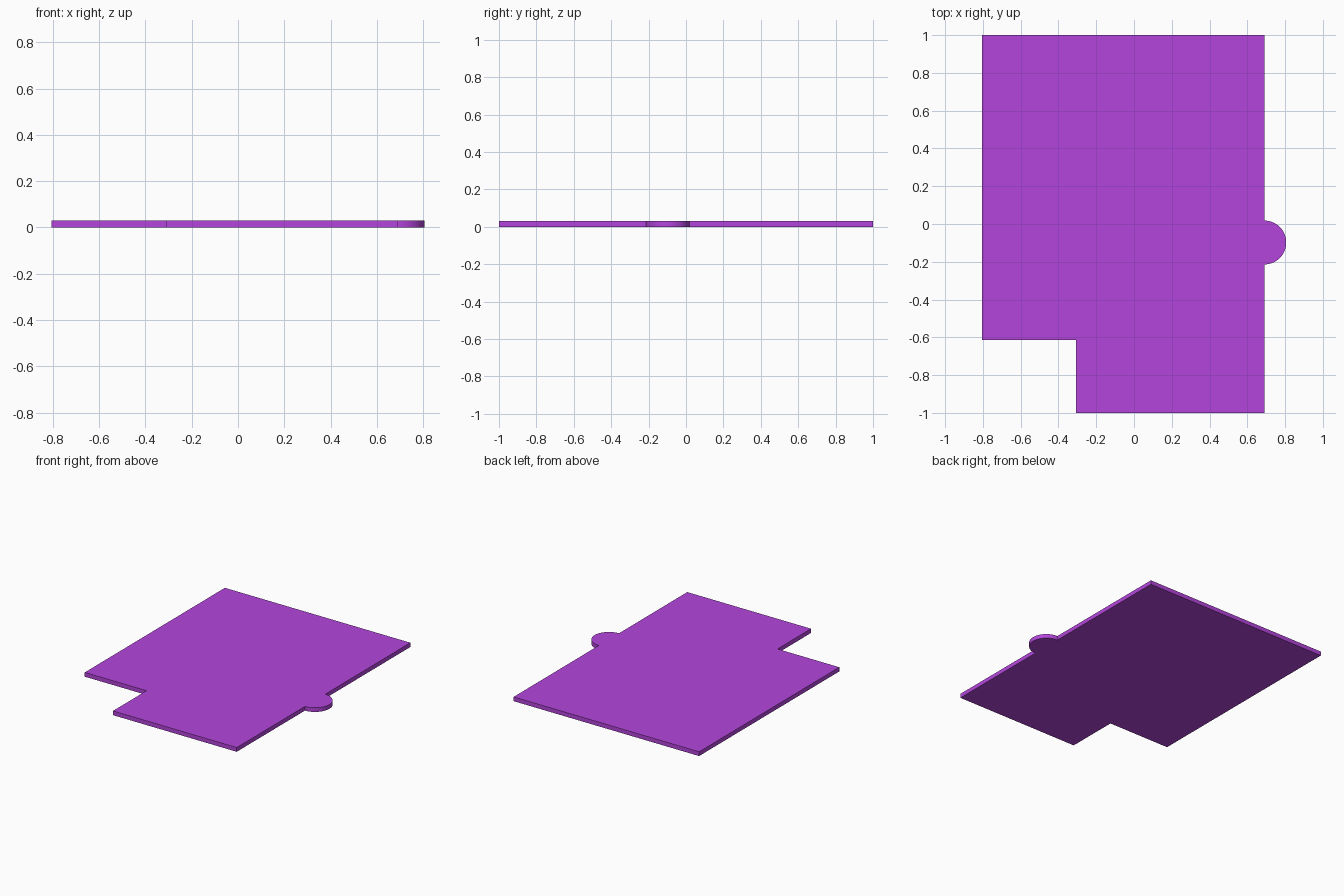
import bpy, bmesh, math

if "Cube" in bpy.data.objects:
    bpy.data.objects.remove(bpy.data.objects["Cube"])

THICK = 0.031
LEFT, RIGHT = -0.806, 0.69
TAB_Y, TAB_R = -0.098, 0.116
STEPS = 48

# Plan outline: rectangle with a notched corner and a round tab on the right edge
outline = [(LEFT, 1), (LEFT, -0.614), (-0.308, -0.614), (-0.308, -1), (RIGHT, -1)]
for i in range(STEPS + 1):
    a = -math.pi / 2 + math.pi * i / STEPS
    outline.append((RIGHT + TAB_R * math.cos(a), TAB_Y + TAB_R * math.sin(a)))
outline.append((RIGHT, 1))

# Extrude the outline into a thin slab
bm = bmesh.new()
base = bm.faces.new([bm.verts.new((x, y, 0)) for x, y in outline])
ext = bmesh.ops.extrude_face_region(bm, geom=[base], use_keep_orig=True)
top = [v for v in ext["geom"] if isinstance(v, bmesh.types.BMVert)]
bmesh.ops.translate(bm, verts=top, vec=(0, 0, THICK))
bmesh.ops.recalc_face_normals(bm, faces=bm.faces)
mesh = bpy.data.meshes.new("floor_slab")
bm.to_mesh(mesh)
bm.free()
slab = bpy.data.objects.new("floor_slab", mesh)
bpy.context.collection.objects.link(slab)

# Purple finish
mat = bpy.data.materials.new("purple")
mat.diffuse_color = (0.46, 0.06, 0.72, 1)
mat.use_nodes = True
mat.node_tree.nodes["Principled BSDF"].inputs["Base Color"].default_value = mat.diffuse_color
mesh.materials.append(mat)

# Smooth the tab's rim, keep the corners sharp
bpy.context.view_layer.objects.active = slab
slab.select_set(True)
bpy.ops.object.shade_smooth_by_angle(angle=math.radians(30))
